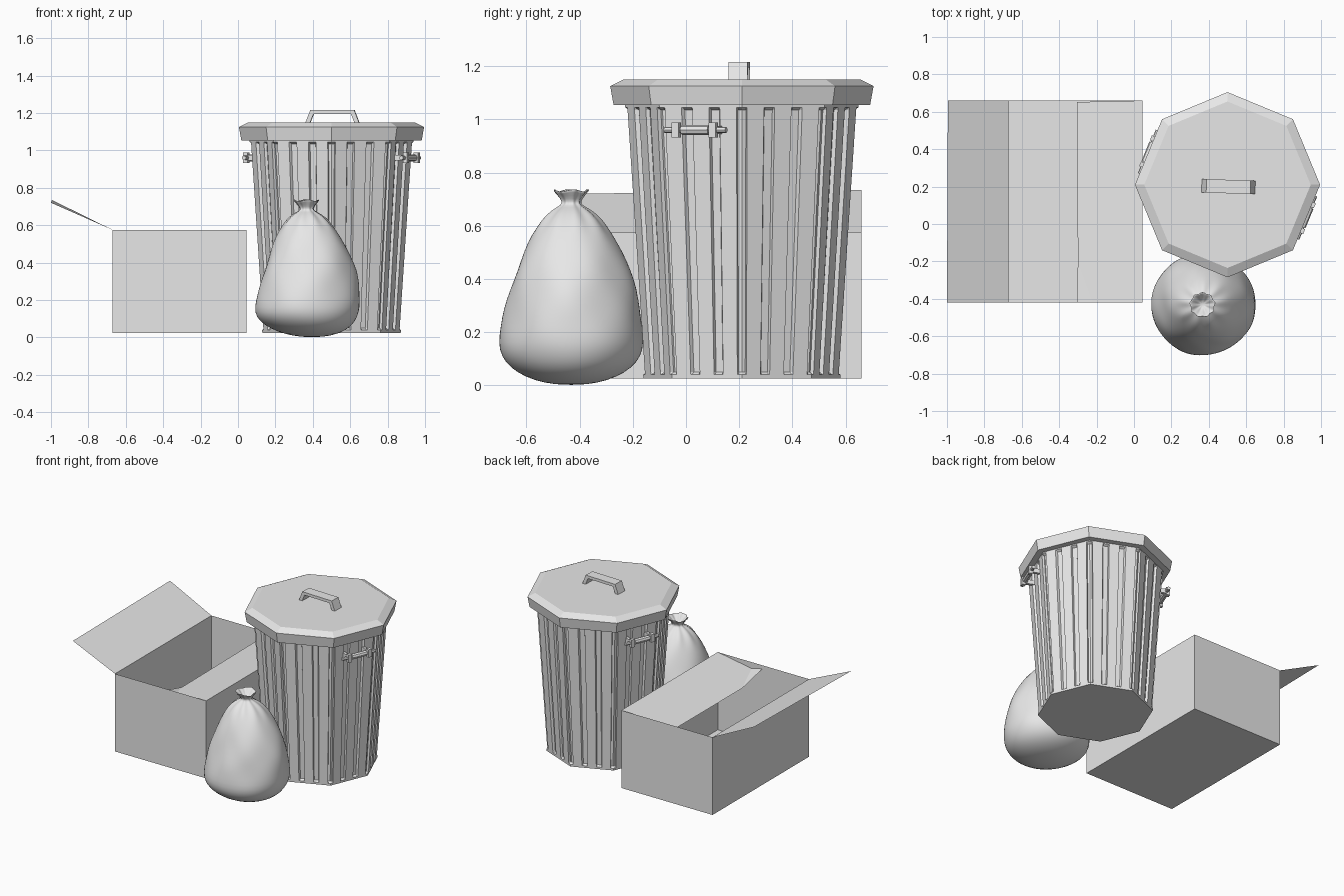
import bpy, bmesh, math
from mathutils import Matrix, Vector

if "Cube" in bpy.data.objects:
    bpy.data.objects.remove(bpy.data.objects["Cube"], do_unlink=True)

# One plain grey for everything
grey = bpy.data.materials.new("plain_grey")
grey.use_nodes = True
grey.diffuse_color = (0.8, 0.8, 0.8, 1)
grey.node_tree.nodes["Principled BSDF"].inputs["Base Color"].default_value = (0.8, 0.8, 0.8, 1)


def finish(name, bm, smooth=False, fix_normals=True):
    if fix_normals:
        bmesh.ops.recalc_face_normals(bm, faces=bm.faces[:])
    mesh = bpy.data.meshes.new(name)
    bm.to_mesh(mesh)
    bm.free()
    mesh.materials.append(grey)
    for p in mesh.polygons:
        p.use_smooth = smooth
    ob = bpy.data.objects.new(name, mesh)
    bpy.context.collection.objects.link(ob)
    return ob


def loft(bm, rings, cap_start=True, cap_end=True):
    loops = [[bm.verts.new(p) for p in ring] for ring in rings]
    n = len(loops[0])
    for a, b in zip(loops, loops[1:]):
        for i in range(n):
            j = (i + 1) % n
            bm.faces.new((a[i], a[j], b[j], b[i]))
    if cap_start:
        bm.faces.new(loops[0][::-1])
    if cap_end:
        bm.faces.new(loops[-1])


def add_box(bm, matrix, size):
    bmesh.ops.create_cube(bm, size=1, matrix=matrix @ Matrix.Diagonal((*size, 1)))


def add_cylinder(bm, matrix, r1, r2, depth, sides=8):
    bmesh.ops.create_cone(bm, cap_ends=True, segments=sides, radius1=r1, radius2=r2,
                          depth=depth, matrix=matrix)


CAN = Vector((0.5, 0.21, 0))


def corner(k, r, z):
    a = math.radians(45 * k)
    return CAN + Vector((r * math.cos(a), r * math.sin(a), z))


# Can body: octagon with pressed vertical grooves, three to a face
steps = []
for k in range(3):
    for t, recess in ((0, 1), (0.05, 1), (0.065, 0), (0.268, 0), (0.283, 1)):
        steps.append((k / 3 + t, recess))


def body_ring(z, depth):
    r = 0.37 + 0.07 * (z - 0.025) / 1.04
    ring = []
    for side in range(8):
        for t, recess in steps:
            rr = r - depth * recess
            ring.append(corner(side, rr, z).lerp(corner(side + 1, rr, z), t))
    return ring


bm = bmesh.new()
loft(bm, [body_ring(z, d) for z, d in
          ((0.025, 0), (0.04, 0), (0.05, 0.016), (1.035, 0.016), (1.045, 0), (1.065, 0))])
finish("can_body", bm)

# Lid with a sloping rim and chamfered top
bm = bmesh.new()
loft(bm, [[corner(k, r, z) for k in range(8)] for r, z in
          ((0.482, 1.053), (0.495, 1.125), (0.445, 1.15))])
finish("can_lid", bm)

# Lid handle: trapezoid loop extruded across
bm = bmesh.new()
outer = [(-0.145, 1.145), (-0.118, 1.215), (0.118, 1.215), (0.145, 1.145)]
inner = [(-0.12, 1.145), (-0.1, 1.195), (0.1, 1.195), (0.12, 1.145)]
for i in range(3):
    quad = (outer[i], outer[i + 1], inner[i + 1], inner[i])
    loft(bm, [[(x, y, z) for x, z in quad] for y in (-0.036, 0.036)])
bmesh.ops.transform(bm, verts=bm.verts[:], matrix=Matrix.Translation((0.505, 0.2, 0))
                    @ Matrix.Rotation(math.radians(-2), 4, "Z"))
finish("lid_handle", bm)

# Side handles: bar, grip and two brackets on opposite faces
for name, angle in (("left_side_handle", -22.5), ("right_side_handle", 157.5)):
    place = (Matrix.Translation(CAN + Vector((0, 0, 0.96)))
             @ Matrix.Rotation(math.radians(angle), 4, "Z"))
    along = Matrix.Rotation(math.radians(90), 4, "X")
    bm = bmesh.new()
    bar = place @ Matrix.Translation((0.455, 0, 0)) @ along
    add_cylinder(bm, bar, 0.012, 0.012, 0.25)
    add_cylinder(bm, bar, 0.019, 0.019, 0.11)
    for s in (-1, 1):
        add_box(bm, place @ Matrix.Translation((0.425, s * 0.075, 0)), (0.08, 0.02, 0.03))
        add_box(bm, place @ Matrix.Translation((0.462, s * 0.075, 0)), (0.025, 0.028, 0.055))
    finish(name, bm)

# Open cardboard box: thin sheet walls and floor
X0, X1, Y0, Y1, TOP = -0.67, 0.045, -0.42, 0.66, 0.575
bm = bmesh.new()
loft(bm, [[(X0, Y0, z), (X1, Y0, z), (X1, Y1, z), (X0, Y1, z)] for z in (0.025, TOP)],
     cap_end=False)
finish("cardboard_box", bm, fix_normals=False)


def sheet(name, faces):
    bm = bmesh.new()
    for f in faces:
        bm.faces.new([bm.verts.new(p) for p in f])
    bmesh.ops.remove_doubles(bm, verts=bm.verts[:], dist=0.0001)
    finish(name, bm, fix_normals=False)


# Raised outer flap
sheet("raised_flap", [[(X0, Y0, TOP), (X0, Y1, TOP), (-0.995, Y1, 0.735), (-1, Y0, 0.72)]])

# Inner flap, sagging into the box with a bent corner
tip, bend, fold = (-0.305, Y0, 0.55), (-0.3, -0.2, 0.495), (-0.22, Y0, 0.53)
sheet("sagging_flap", [
    [(X1, Y0, TOP), (X1, Y1, TOP), (-0.305, Y1 - 0.008, 0.5), bend, fold],
    [fold, bend, tip]])

# Tied bag: lumpy lathe with a pinched, fluted neck and open mouth
profile = [(0.03, 0.002), (0.1, 0.008), (0.175, 0.03), (0.235, 0.065), (0.272, 0.11),
           (0.283, 0.16), (0.275, 0.22), (0.263, 0.29), (0.245, 0.36), (0.222, 0.43),
           (0.193, 0.5), (0.155, 0.57), (0.115, 0.625), (0.075, 0.66), (0.04, 0.677),
           (0.034, 0.69), (0.05, 0.712), (0.072, 0.735), (0.062, 0.732), (0.036, 0.705),
           (0.015, 0.685)]
SEG = 40
rings = []
for r, z in profile:
    ring = []
    belly = max(0, math.sin(math.pi * min(1, z / 0.66)))
    for i in range(SEG):
        a = math.tau * i / SEG
        lump = 0.022 * math.sin(3 * a + 7 * z) + 0.02 * math.sin(5 * a - 16 * z + 1)
        lump += 0.012 * math.sin(8 * a + 25 * z)
        lump *= belly * min(1, z / 0.35)
        flute = 0.07 * math.sin(9 * a) if z > 0.6 else 0
        rr = r * (1 + lump + flute)
        ripple = 0.005 * math.sin(4 * a + 1) if z > 0.72 else 0
        lean = 0.02 * max(0, 1 - abs(z - 0.4) / 0.3)
        base = 0.03 * max(0, 1 - z / 0.1)
        ring.append((0.366 + base + lean + rr * math.cos(a),
                     -0.432 + lean * 0.3 + rr * 0.97 * math.sin(a), z + ripple))
    rings.append(ring)
bm = bmesh.new()
loft(bm, rings)
bag = finish("tied_bag", bm, smooth=True)
sub = bag.modifiers.new("smooth", "SUBSURF")
sub.levels = sub.render_levels = 1
